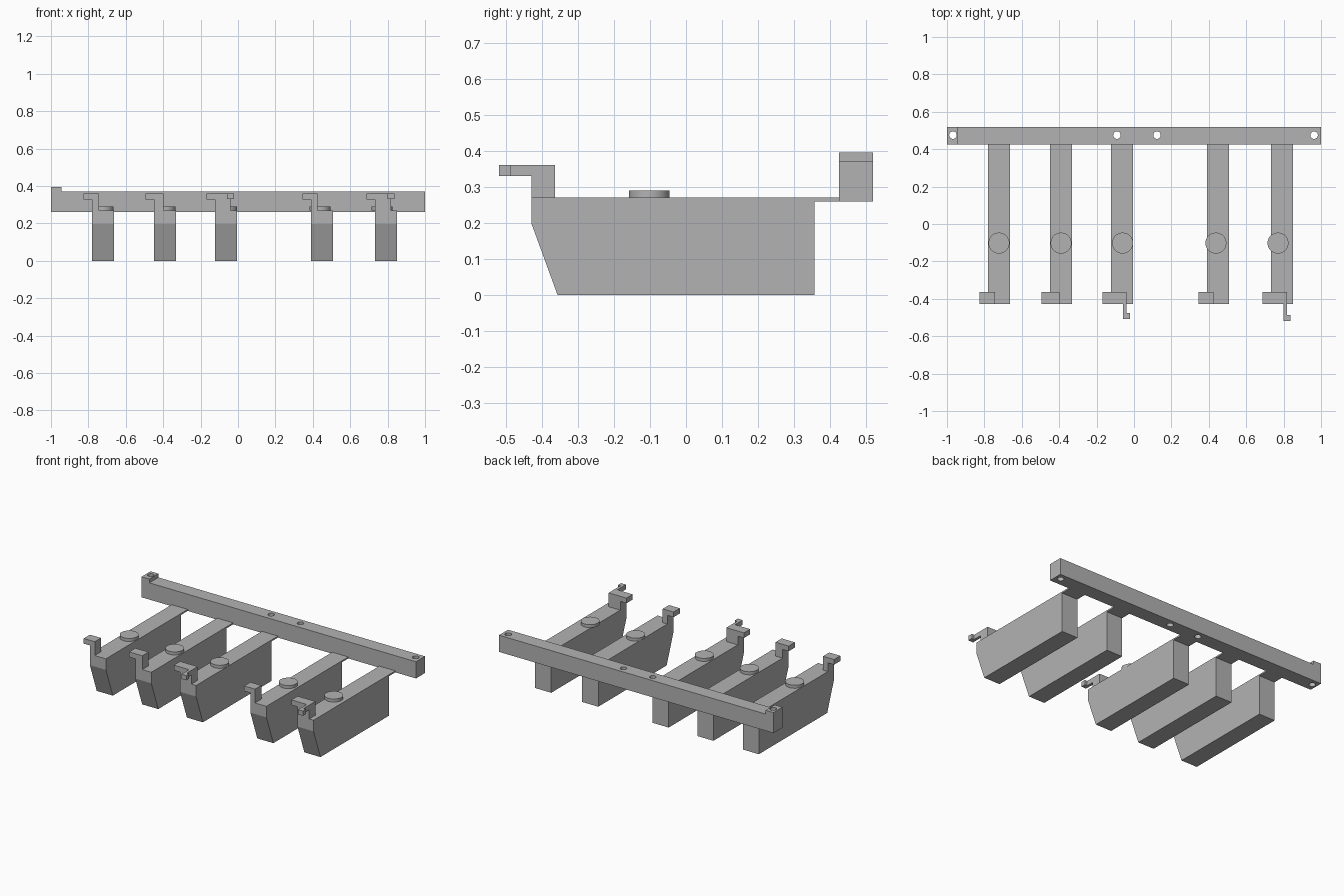
import bpy
import bmesh
from math import radians

if "Cube" in bpy.data.objects:
    bpy.data.objects.remove(bpy.data.objects["Cube"], do_unlink=True)

grey = bpy.data.materials.new("plain grey")
grey.use_nodes = True
grey.diffuse_color = (0.45, 0.45, 0.45, 1)
grey.node_tree.nodes["Principled BSDF"].inputs["Base Color"].default_value = grey.diffuse_color


def extrude_profile(name, outline, axis, start, end):
    """Extrude a 2D outline along axis 0 (outline is y, z) or 1 (outline is x, z)."""
    bm = bmesh.new()

    def place(p):
        return (start, p[0], p[1]) if axis == 0 else (p[0], start, p[1])

    face = bm.faces.new([bm.verts.new(place(p)) for p in outline])
    new = bmesh.ops.extrude_face_region(bm, geom=[face])["geom"]
    move = [0, 0, 0]
    move[axis] = end - start
    bmesh.ops.translate(bm, vec=move, verts=[v for v in new if isinstance(v, bmesh.types.BMVert)])
    bmesh.ops.recalc_face_normals(bm, faces=bm.faces)
    mesh = bpy.data.meshes.new(name)
    bm.to_mesh(mesh)
    bm.free()
    obj = bpy.data.objects.new(name, mesh)
    bpy.context.collection.objects.link(obj)
    mesh.materials.append(grey)
    return obj


def box(name, x, y, z):
    outline = [(y[0], z[0]), (y[1], z[0]), (y[1], z[1]), (y[0], z[1])]
    return extrude_profile(name, outline, 0, *x)


def cylinder(name, location, radius, depth):
    bpy.ops.mesh.primitive_cylinder_add(vertices=48, radius=radius, depth=depth, location=location)
    obj = bpy.context.object
    obj.name = name
    obj.data.materials.append(grey)
    bpy.ops.object.shade_smooth_by_angle(angle=radians(30))
    return obj


# Rear rail with a raised right end
rail = extrude_profile("rear_rail", [(-1, 0.26), (1, 0.26), (1, 0.37), (-0.943, 0.37),
                                     (-0.943, 0.395), (-1, 0.395)], 1, 0.424, 0.518)

# Screw holes through the rail
for i, x in enumerate((-0.968, -0.091, 0.123, 0.963)):
    cutter = cylinder(f"hole_cutter_{i}", (x, 0.475, 0.32), 0.02, 0.4)
    cutter.hide_render = True
    cutter.hide_set(True)
    hole = rail.modifiers.new("screw hole", "BOOLEAN")
    hole.object = cutter
    hole.operation = "DIFFERENCE"
    hole.solver = "EXACT"

# Bake the holes and drop the cutters
bpy.context.view_layer.update()
graph = bpy.context.evaluated_depsgraph_get()
rail_mesh = bpy.data.meshes.new_from_object(rail.evaluated_get(graph))
rail.modifiers.clear()
rail.data = rail_mesh
for obj in [o for o in bpy.data.objects if o.name.startswith("hole_cutter")]:
    bpy.data.objects.remove(obj, do_unlink=True)

# Key side profile with the thin neck that joins the rail
KEY = [(-0.428, 0.27), (-0.428, 0.197), (-0.356, 0), (0.356, 0),
       (0.356, 0.26), (0.424, 0.26), (0.424, 0.27)]
WIDTH = 0.117

# Each key: left edge, post's right edge, button centre, tip of the front catch
keys = [(-0.78, -0.744, -0.722, None),
        (-0.449, -0.398, -0.39, None),
        (-0.123, -0.04, -0.061, -0.507),
        (0.39, 0.424, 0.438, None),
        (0.733, 0.818, 0.77, -0.518)]

for i, (left, post, button, tip) in enumerate(keys):
    extrude_profile(f"key_{i}", KEY, 0, left, left + WIDTH)
    cylinder(f"button_{i}", (button, -0.102, 0.28), 0.056, 0.02)

    # Upright post with an arm reaching sideways
    hook = [(left, 0.27), (post, 0.27), (post, 0.361), (left - 0.045, 0.361),
            (left - 0.045, 0.327), (left, 0.327)]
    extrude_profile(f"hook_{i}", hook, 1, -0.428, -0.363)

    # Small L-shaped front catch
    if tip:
        box(f"catch_stem_{i}", (post - 0.018, post), (tip, -0.428), (0.33, 0.361))
        box(f"catch_foot_{i}", (post, post + 0.018), (tip, tip + 0.031), (0.33, 0.361))
